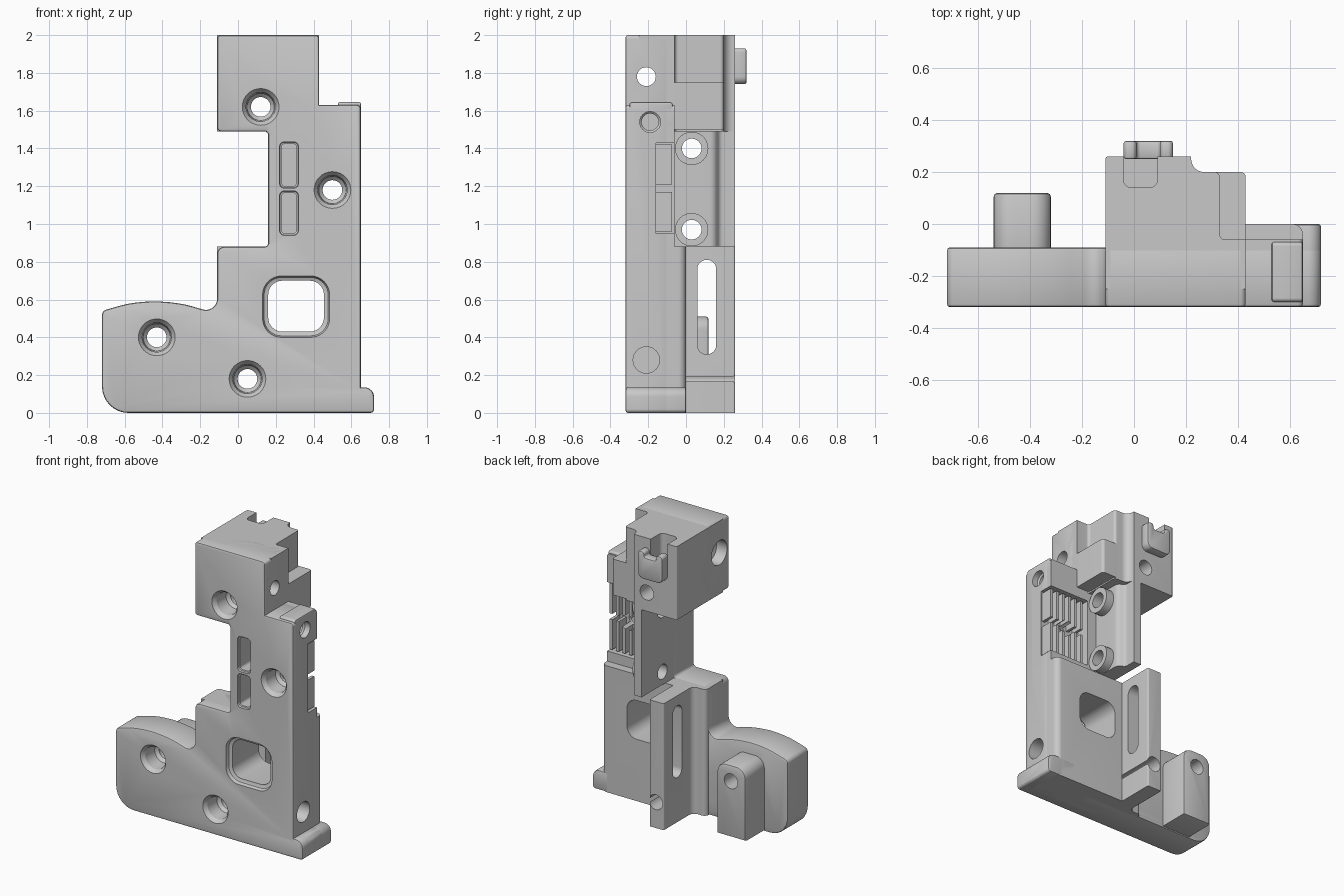
import bpy, bmesh, math
from mathutils import Vector

if "Cube" in bpy.data.objects:
    bpy.data.objects.remove(bpy.data.objects["Cube"])

GREY = (0.58, 0.58, 0.58, 1)
mat = bpy.data.materials.new("plain grey")
mat.use_nodes = True
mat.diffuse_color = GREY
shader = mat.node_tree.nodes["Principled BSDF"]
shader.inputs["Base Color"].default_value = GREY
shader.inputs["Roughness"].default_value = 0.6


def rounded(corners):
    """Outline from (u, v, radius) corners; radius may be left out."""
    out, n = [], len(corners)
    for i, corner in enumerate(corners):
        p = Vector(corner[:2])
        r = corner[2] if len(corner) > 2 else 0
        if not r:
            out.append(p)
            continue
        a = (Vector(corners[i - 1][:2]) - p).normalized()
        b = (Vector(corners[(i + 1) % n][:2]) - p).normalized()
        half = a.angle(b) / 2
        centre = p + (a + b).normalized() * r / math.sin(half)
        v0 = p + a * r / math.tan(half) - centre
        v1 = p + b * r / math.tan(half) - centre
        start = math.atan2(v0.y, v0.x)
        turn = math.remainder(math.atan2(v1.y, v1.x) - start, math.tau)
        steps = 2 + int(abs(turn) / 0.25)
        for k in range(steps + 1):
            t = start + turn * k / steps
            out.append(centre + Vector((math.cos(t), math.sin(t))) * r)
    return out


def rect(u0, u1, v0, v1, r=0):
    return [(u0, v0, r), (u1, v0, r), (u1, v1, r), (u0, v1, r)]


def place(axis, u, v, w):
    return {"x": (w, u, v), "y": (u, w, v), "z": (u, v, w)}[axis]


def finish(name, bm):
    bmesh.ops.recalc_face_normals(bm, faces=bm.faces)
    mesh = bpy.data.meshes.new(name)
    bm.to_mesh(mesh)
    bm.free()
    mesh.materials.append(mat)
    ob = bpy.data.objects.new(name, mesh)
    bpy.context.collection.objects.link(ob)
    return ob


def prism(name, axis, corners, w0, w1, bevel=0):
    """Extrude an outline along an axis, with optional softened rims."""
    bm = bmesh.new()
    pts = rounded(corners)
    rings = [[bm.verts.new(place(axis, p.x, p.y, w)) for p in pts] for w in (w0, w1)]
    caps = [bm.faces.new(ring) for ring in rings]
    for i in range(len(pts)):
        bm.faces.new((rings[0][i - 1], rings[0][i], rings[1][i], rings[1][i - 1]))
    bmesh.ops.recalc_face_normals(bm, faces=bm.faces)
    if bevel:
        rim = [e for f in caps for e in f.edges]
        bmesh.ops.bevel(bm, geom=rim, offset=bevel, segments=2, profile=0.5, affect="EDGES")
    return finish(name, bm)


def turned(name, axis, u, v, profile, sides=32):
    """Turn (radius, position) steps about a line parallel to an axis."""
    bm = bmesh.new()
    angles = [math.tau * i / sides for i in range(sides)]
    rings = [[bm.verts.new(place(axis, u + r * math.cos(t), v + r * math.sin(t), w))
              for t in angles] for r, w in profile]
    bm.faces.new(rings[0])
    bm.faces.new(rings[-1])
    for low, high in zip(rings, rings[1:]):
        for i in range(sides):
            bm.faces.new((low[i - 1], low[i], high[i], high[i - 1]))
    return finish(name, bm)


def touches(a, b):
    """True when the bounding boxes of two objects overlap."""
    def span(ob, k):
        values = [v.co[k] for v in ob.data.vertices]
        return min(values), max(values)
    return all(span(a, k)[0] < span(b, k)[1] and span(b, k)[0] < span(a, k)[1]
               for k in range(3))


def cut(part, tools):
    bpy.context.view_layer.objects.active = part
    for tool in tools:
        if touches(part, tool):
            mod = part.modifiers.new("cut", "BOOLEAN")
            mod.operation, mod.solver, mod.object = "DIFFERENCE", "EXACT", tool
            bpy.ops.object.modifier_apply(modifier=mod.name)


# Front plate with the curved side lobe
plate = prism("front_plate", "y", [
    (-0.72, 0, 0.14), (0.72, 0, 0.02), (0.72, 0.135, 0.05), (0.65, 0.135),
    (0.65, 1.63, 0.02), (0.43, 1.63), (0.43, 2, 0.02), (-0.11, 2, 0.02),
    (-0.11, 1.49, 0.02), (0.16, 1.49, 0.02), (0.16, 0.88, 0.02), (-0.11, 0.88, 0.04),
    (-0.11, 0.525, 0.06), (-0.28, 0.575, 0.5), (-0.43, 0.595, 0.6), (-0.58, 0.58, 0.5),
    (-0.72, 0.54, 0.03)], -0.32, -0.09, 0.012)
# Lower block with its thin rear wall
lower = prism("lower_block", "z", [
    (-0.11, -0.25), (0.65, -0.25), (0.65, 0, 0.04), (0.1, 0), (0.1, 0.26, 0.01),
    (-0.01, 0.26, 0.01), (-0.01, -0.06, 0.04), (-0.11, -0.06, 0.03)], 0, 0.88)
foot = prism("foot", "y", [(0.5, 0), (0.72, 0, 0.02), (0.72, 0.135, 0.05), (0.5, 0.135)],
             -0.25, 0, 0.01)
# Column and the tab beside the head
column = prism("column", "z", [
    (0.16, -0.25), (0.65, -0.25), (0.65, -0.06), (0.27, -0.06), (0.27, 0.15, 0.04),
    (0.22, 0.18, 0.03), (0.22, 0.26), (0.16, 0.26)], 0.88, 1.52)
tab = prism("tab", "y", rect(0.3, 0.65, 1.5, 1.63, 0.02), -0.25, -0.06)
tab_cap = prism("tab_cap", "x", rect(-0.3, -0.07, 1.55, 1.645, 0.015), 0.53, 0.65, 0.008)
# Head and its side step
head = prism("head", "z", [
    (-0.11, -0.25), (0.43, -0.25), (0.43, -0.06), (0.33, -0.06, 0.02),
    (0.33, 0.2, 0.02), (0.22, 0.2, 0.05), (0.22, 0.26), (-0.11, 0.26, 0.01)], 1.49, 2)
step = prism("head_step", "z", [
    (0.2, -0.2), (0.43, -0.2), (0.43, 0.2, 0.02), (0.2, 0.2)], 1.5, 1.75)
# Boss behind the lobe
boss = prism("lobe_boss", "y", [
    (-0.54, 0.01), (-0.32, 0.01), (-0.32, 0.51, 0.07), (-0.54, 0.51, 0.07)],
    -0.2, 0.12, 0.015)

# Pocket behind the plate, and the ribs that stand in it
pocket = prism("pocket", "y", rect(0.34, 0.7, 0.95, 1.43), -0.16, 0)
for part in (plate, column):
    cut(part, [pocket])
bpy.data.objects.remove(pocket)
parts = [plate, lower, foot, column, tab, tab_cap, head, step, boss]
for i in range(6):
    x = 0.37 + 0.05 * i
    parts += [prism("rib", "y", rect(x, x + 0.02, z, z + 0.21), -0.2, -0.075)
              for z in (0.96, 1.21)]

# Stepped screw holes through the front
cuts = [turned("screw_hole", "y", x, z, [
    (0.105, -0.33), (0.078, -0.295), (0.072, -0.2), (0.052, -0.18), (0.052, 0.4)])
    for x, z in ((0.12, 1.62), (0.5, 1.18), (-0.43, 0.4), (0.05, 0.18))]
# Rounded window with a softened rim
cuts += [prism("window", "y", rect(0.16, 0.455, 0.43, 0.7, 0.075), -0.4, 0.4),
         prism("window_rim", "y", rect(0.13, 0.485, 0.4, 0.725, 0.1), -0.4, -0.29, 0.027)]
# Twin blind slots
for z0, z1 in ((0.95, 1.165), (1.2, 1.425)):
    cuts += [prism("slot", "y", rect(0.23, 0.31, z0, z1, 0.02), -0.4, -0.13),
             prism("slot_rim", "y", rect(0.22, 0.32, z0 - 0.01, z1 + 0.01, 0.025),
                   -0.4, -0.305, 0.009)]
# Bored bosses on the side of the column
for z in (0.97, 1.4):
    parts.append(turned("side_boss", "x", 0.03, z, [(0.088, 0.2), (0.088, 0.33)]))
    cuts.append(turned("side_bore", "x", 0.03, z, [(0.052, 0.1), (0.052, 0.4)]))
# Crossways holes, the long wall slot and the notch in the head
cuts += [
    turned("head_bore", "x", -0.21, 1.78, [
        (0.085, -0.2), (0.085, -0.03), (0.05, -0.02), (0.05, 0.5)]),
    turned("tab_bore", "x", -0.19, 1.54, [
        (0.045, 0.47), (0.045, 0.6), (0.055, 0.61), (0.055, 0.7)]),
    turned("foot_bore", "x", -0.21, 0.28, [(0.07, 0.52), (0.07, 0.8)]),
    prism("wall_slot", "x", rect(0.06, 0.16, 0.31, 0.81, 0.049), -0.2, 0.2),
    prism("head_notch", "z", [
        (-0.04, 0.14, 0.03), (0.09, 0.14, 0.03), (0.09, 0.4), (-0.04, 0.4)], 1.84, 2.1),
]
for part in parts:
    cut(part, cuts)
for tool in cuts:
    bpy.data.objects.remove(tool)

# Hooked catch standing on the back of the head
parts.append(prism("rear_catch", "y", [
    (-0.04, 1.74, 0.04), (0.15, 1.74, 0.04), (0.15, 1.93, 0.02), (0.1, 1.93, 0.02),
    (0.1, 1.89, 0.015), (0.01, 1.89, 0.015), (0.01, 1.93, 0.02), (-0.04, 1.93, 0.02)],
    0.25, 0.32, 0.01))

for part in parts:
    bpy.ops.object.select_all(action="DESELECT")
    part.select_set(True)
    bpy.context.view_layer.objects.active = part
    bpy.ops.object.shade_smooth_by_angle(angle=math.radians(32))
